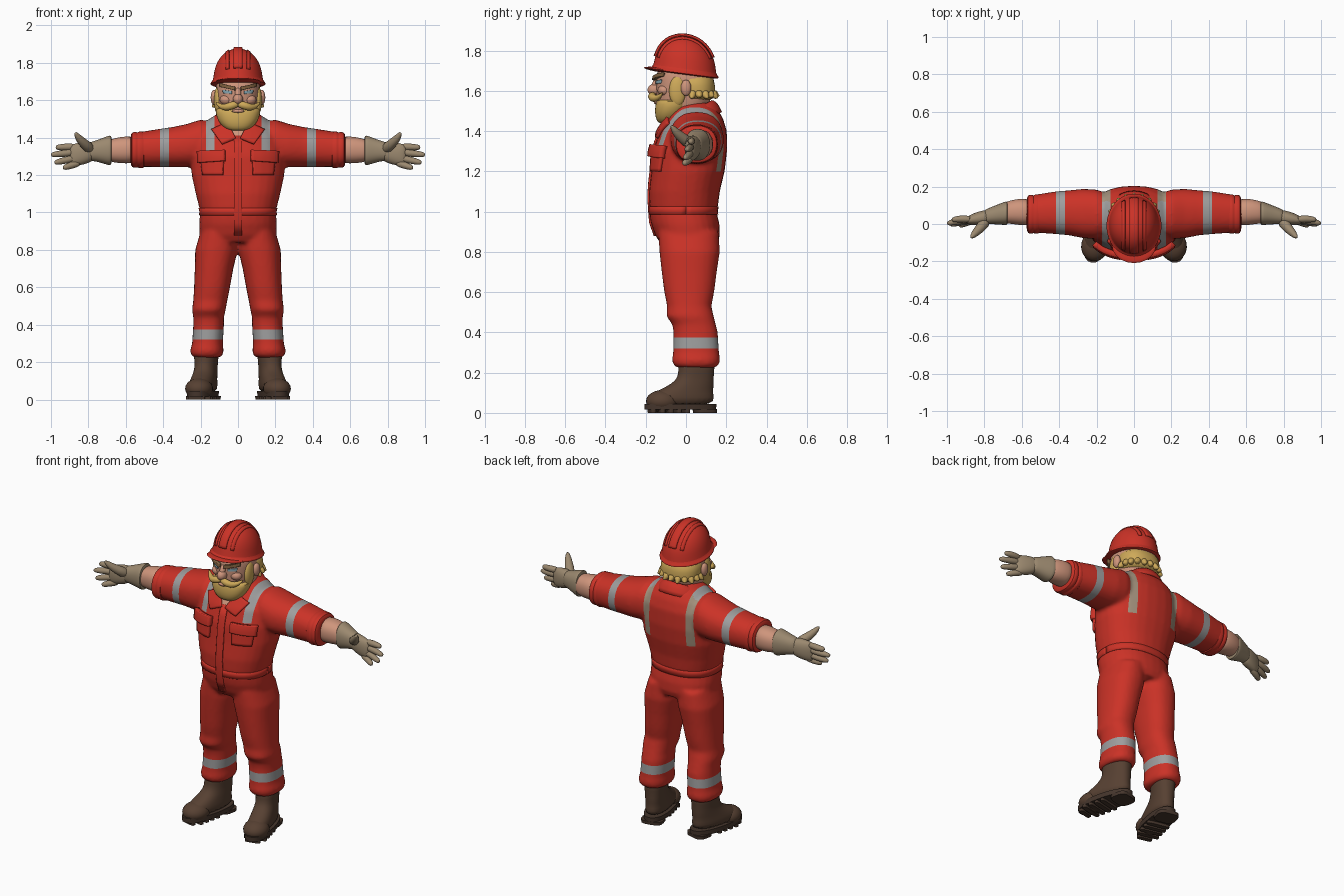
import bpy, bmesh
from math import sin, cos, pi, radians, copysign
from mathutils import Vector, Matrix
from mathutils.bvhtree import BVHTree

cube = bpy.data.objects.get("Cube")
if cube:
    bpy.data.objects.remove(cube)


def material(name, r, g, b):
    m = bpy.data.materials.new(name)
    m.use_nodes = True
    m.diffuse_color = (r, g, b, 1)
    node = m.node_tree.nodes["Principled BSDF"]
    node.inputs["Base Color"].default_value = (r, g, b, 1)
    node.inputs["Roughness"].default_value = 0.8
    return m


RED = material("red_cloth", 0.60, 0.032, 0.02)
GREY = material("reflective_grey", 0.34, 0.34, 0.34)
TAPE = material("worn_tape", 0.36, 0.28, 0.20)
GLOVE = material("tan_glove", 0.33, 0.25, 0.16)
SKIN = material("skin", 0.62, 0.30, 0.20)
BLOND = material("blond_hair", 0.62, 0.40, 0.10)
BOOT = material("brown_leather", 0.095, 0.052, 0.032)
SOLE = material("dark_sole", 0.06, 0.036, 0.025)
EYE = material("pale_eye", 0.25, 0.40, 0.46)
BROW = material("brown_brow", 0.22, 0.12, 0.05)


def finish(bm, name, mats, angle=50, sub=0):
    bmesh.ops.recalc_face_normals(bm, faces=bm.faces)
    me = bpy.data.meshes.new(name)
    bm.to_mesh(me)
    bm.free()
    ob = bpy.data.objects.new(name, me)
    bpy.context.collection.objects.link(ob)
    for m in mats:
        me.materials.append(m)
    bpy.ops.object.select_all(action='DESELECT')
    ob.select_set(True)
    bpy.context.view_layer.objects.active = ob
    bpy.ops.object.shade_smooth_by_angle(angle=radians(angle))
    if sub:
        ob.modifiers.new("Subdivision", 'SUBSURF').levels = sub
        ob.modifiers["Subdivision"].render_levels = sub
    return ob


def skin_rings(bm, rings):
    vs = [[bm.verts.new(p) for p in r] for r in rings]
    n = len(vs[0])
    for a, b in zip(vs, vs[1:]):
        for i in range(n):
            bm.faces.new((a[i], a[(i + 1) % n], b[(i + 1) % n], b[i]))
    bm.faces.new(vs[0])
    bm.faces.new(vs[-1])


def oval_rings(rings, axis='z', side=1, n=28, e=0.88):
    """Each ring: position on axis, two centre values, two radii."""
    out = []
    for t, c1, c2, r1, r2 in rings:
        loop = []
        for i in range(n):
            c, s = cos(2 * pi * i / n), sin(2 * pi * i / n)
            p = c1 + r1 * copysign(abs(c) ** e, c)
            q = c2 + r2 * copysign(abs(s) ** e, s)
            x, y, z = (p, q, t) if axis == 'z' else (t, p, q)
            loop.append(Vector((x * side, y, z)))
        out.append(loop)
    return out


def loft(name, rings, mat, axis='z', sub=1, angle=50, e=0.88):
    bm = bmesh.new()
    skin_rings(bm, oval_rings(rings, axis, e=e))
    return finish(bm, name, [mat], angle, sub)


def blob(name, loc, scale, mat):
    bm = bmesh.new()
    bmesh.ops.create_uvsphere(bm, u_segments=20, v_segments=12, radius=1,
                              matrix=Matrix.Translation(loc) @ Matrix.Diagonal((*scale, 1)))
    return finish(bm, name, [mat])


def tube(name, pts, radii, mat, n=10):
    pts, rings = [Vector(p) for p in pts], []
    for i, p in enumerate(pts):
        d = pts[min(i + 1, len(pts) - 1)] - pts[max(i - 1, 0)]
        q = d.to_track_quat('Z', 'Y')
        rings.append([p + q @ Vector((cos(2 * pi * k / n), sin(2 * pi * k / n), 0)) * radii[i]
                      for k in range(n)])
    bm = bmesh.new()
    skin_rings(bm, rings)
    return finish(bm, name, [mat], 70, 1)


def sheet(name, f, mat, thick, nu=10, nv=8):
    bm = bmesh.new()
    g = [[bm.verts.new(f(u / nu, v / nv)) for v in range(nv + 1)] for u in range(nu + 1)]
    for u in range(nu):
        for v in range(nv):
            bm.faces.new((g[u][v], g[u + 1][v], g[u + 1][v + 1], g[u][v + 1]))
    ob = finish(bm, name, [mat])
    mod = ob.modifiers.new("Thickness", 'SOLIDIFY')
    mod.thickness, mod.offset = thick, 0
    return ob


def tree(ob):
    bpy.context.view_layer.update()
    return BVHTree.FromObject(ob, bpy.context.evaluated_depsgraph_get())


def patch(name, target, corners, mat, thick):
    """Panel with four x, z corners draped on the front of a target."""
    a, b, c, d = [Vector((x, 0, z)) for x, z in corners]

    def f(u, v):
        p = a.lerp(b, u).lerp(d.lerp(c, u), v)
        hit = target.ray_cast(Vector((p.x, -1, p.z)), Vector((0, 1, 0)))[0]
        return (hit or p) - Vector((0, thick * 0.3, 0))
    return sheet(name, f, mat, thick)


# Coverall: torso, legs and sleeves fused into one smooth body
torso = [(.84, 0, .015, .185, .14), (.88, 0, .008, .205, .16), (.94, 0, -.004, .208, .17),
         (.99, 0, -.014, .204, .168), (1.005, 0, -.014, .198, .162), (1.02, 0, -.012, .206, .17),
         (1.1, 0, -.008, .226, .176), (1.2, 0, .01, .248, .182), (1.3, 0, .02, .252, .184),
         (1.4, 0, .035, .24, .168), (1.46, 0, .045, .2, .14), (1.5, 0, .045, .155, .118),
         (1.54, 0, .04, .09, .09)]
leg = [(.9, .1, .012, .1, .15), (.8, .115, .018, .114, .15), (.7, .128, .016, .103, .137),
       (.6, .139, .016, .096, .124), (.53, .148, .016, .091, .11), (.48, .156, .02, .09, .118),
       (.44, .157, .04, .082, .108), (.4, .157, .048, .082, .11), (.3, .163, .05, .082, .114),
       (.265, .166, .05, .089, .119), (.24, .166, .05, .086, .114), (.225, .166, .05, .07, .095)]
sleeve = [(.1, .05, 1.37, .1, .1), (.2, .052, 1.37, .132, .127), (.27, .056, 1.358, .132, .116),
          (.35, .06, 1.35, .12, .107), (.42, .06, 1.345, .114, .102), (.54, .055, 1.336, .1, .092)]
bm = bmesh.new()
skin_rings(bm, oval_rings(torso))
for s in (1, -1):
    skin_rings(bm, oval_rings(leg, side=s))
    skin_rings(bm, oval_rings(sleeve, 'x', s))
suit = finish(bm, "coverall", [RED, GREY, TAPE])
remesh = suit.modifiers.new("Fuse", 'REMESH')
remesh.mode, remesh.voxel_size = 'VOXEL', 0.011
soft = suit.modifiers.new("Soften", 'SMOOTH')
soft.factor, soft.iterations = 0.5, 5
bpy.context.view_layer.update()
bm = bmesh.new()
bm.from_object(suit, bpy.context.evaluated_depsgraph_get())
bpy.data.objects.remove(suit)

# Reflective bands cut into the cloth
cuts = [('z', h) for h in (.32, .375, 1.2, 1.33)]
cuts += [('x', s * w) for s in (1, -1) for w in (.125, .172, .37, .418)]
for axis, d in cuts:
    no = Vector((axis == 'x', 0, axis == 'z'))
    bmesh.ops.bisect_plane(bm, geom=bm.verts[:] + bm.edges[:] + bm.faces[:],
                           plane_co=no * d, plane_no=no)
for f in bm.faces:
    c = f.calc_center_median()
    x = abs(c.x)
    f.material_index = 0
    if .32 < c.z < .375 or .37 < x < .418:
        f.material_index = 1
    elif .125 < x < .172 and c.z > (1.33 if c.y < .05 else 1.2):
        f.material_index = 2 if c.y > .12 else 1
suit = finish(bm, "coverall", [RED, GREY, TAPE], 60)
cloth = tree(suit)

# Waistband, front placket, open neck and collar


def waist(u, v):
    d = Vector((cos(2 * pi * u), sin(2 * pi * u), 0))
    return cloth.ray_cast(d * .7 + Vector((0, 0, .985 + .04 * v)), -d)[0] + d * .001


def collar_shape(u, v):
    a = radians(-150 + 300 * u)
    r = .092 + .045 * v
    return Vector((r * 1.08 * sin(a), .035 + r * cos(a), 1.495 + .052 * cos(a) - .055 * v * v))


sheet("waistband", waist, RED, .01, 48, 2)
patch("placket", cloth, [(-.022, .88), (.022, .88), (.022, 1.41), (-.022, 1.41)], RED, .012)
patch("open_neck", cloth, [(-.05, 1.47), (.05, 1.47), (.006, 1.385), (-.006, 1.385)], SKIN, .008)
sheet("collar", collar_shape, RED, .014, 36, 5)
patch("left_lapel", cloth, [(.012, 1.395), (.085, 1.365), (.14, 1.44), (.055, 1.48)], RED, .022)

# Chest pockets
patch("left_pocket", cloth, [(.08, 1.2), (.185, 1.2), (.2, 1.32), (.075, 1.32)], RED, .022)
patch("left_pocket_flap", cloth, [(.068, 1.275), (.205, 1.265), (.208, 1.325), (.068, 1.33)], RED, .04)

# Rolled sleeve, forearm and glove
loft("left_rolled_cuff", [(.495, .055, 1.335, .09, .085), (.502, .055, 1.335, .106, .098),
                          (.53, .053, 1.335, .107, .1), (.537, .052, 1.335, .099, .092),
                          (.545, .052, 1.335, .106, .097), (.568, .052, 1.335, .104, .095),
                          (.576, .052, 1.335, .08, .075)], RED, 'x')
loft("left_forearm", [(.53, .06, 1.335, .07, .07), (.6, .065, 1.335, .073, .074),
                      (.66, .065, 1.332, .063, .066), (.72, .055, 1.33, .05, .05)], SKIN, 'x')
loft("left_glove_cuff", [(.675, .058, 1.332, .052, .06), (.678, .058, 1.332, .063, .08),
                         (.69, .057, 1.332, .063, .08), (.735, .05, 1.33, .052, .064),
                         (.78, .042, 1.328, .042, .05), (.81, .035, 1.322, .036, .05)], GLOVE, 'x')
loft("left_palm", [(.765, .042, 1.326, .036, .045), (.8, .035, 1.322, .04, .058),
                   (.85, .027, 1.312, .034, .062), (.885, .02, 1.308, .024, .058),
                   (.9, .018, 1.306, .012, .045)], GLOVE, 'x')
tips = [(.975, .022, 1.348), (1.0, .002, 1.308), (.982, -.006, 1.266), (.935, -.012, 1.238)]
for i, tip in enumerate(tips):
    base, tip = Vector((.865 - .008 * i, .024, 1.352 - .028 * i)), Vector(tip)
    mid = base.lerp(tip, .55) + Vector((0, .006, 0))
    tube(f"left_finger_{i + 1}", [base, mid, tip.lerp(mid, .15), tip],
         [.021, .02, .016, .006], GLOVE)
tube("left_thumb", [(.785, .025, 1.335), (.82, -.02, 1.365), (.855, -.055, 1.4), (.872, -.075, 1.43)],
     [.035, .028, .021, .007], GLOVE)

# Boots, made at the ankle and then splayed outward
boot = [loft("left_boot", [(.035, 0, -.08, .066, .172), (.08, 0, -.08, .068, .17),
                           (.11, 0, -.055, .063, .14), (.145, 0, -.015, .06, .105),
                           (.18, 0, 0, .058, .088), (.235, 0, .002, .064, .092),
                           (.25, 0, .002, .06, .088)], BOOT),
        blob("left_toe_cap", (0, -.17, .058), (.074, .084, .056), BOOT),
        loft("left_sole", [(.016, 0, -.08, .073, .182), (.045, 0, -.08, .074, .183)],
             SOLE, sub=0),
        loft("left_heel", [(0, 0, .045, .064, .055), (.02, 0, .045, .066, .057)],
             SOLE, sub=0, e=.6)]
for i in range(5):
    y = -.225 + .042 * i
    w = .045 if i == 0 else .068
    boot.append(loft(f"left_tread_{i + 1}", [(0, 0, y, w, .014), (.02, 0, y, w, .015)],
                     SOLE, sub=0, e=.4))
for i, (y, z) in enumerate([(-.155, .12), (-.118, .145), (-.095, .175), (-.09, .21)]):
    boot.append(tube(f"left_lace_{i + 1}", [(-.036, y + .022, z), (0, y, z + .006), (.036, y + .022, z)],
                     [.007, .008, .007], SOLE, 6))
for ob in boot:
    ob.data.transform(Matrix.Translation((.17, .05, 0)) @ Matrix.Rotation(radians(13), 4, 'Z'))

# Head and face
loft("neck", [(1.38, 0, .02, .08, .08), (1.5, 0, .01, .082, .085)], SKIN, sub=0)
head = loft("head", [(1.46, 0, -.02, .08, .1), (1.5, 0, -.02, .1, .12), (1.56, 0, -.01, .113, .136),
                     (1.62, 0, -.008, .117, .142), (1.68, 0, -.005, .12, .146),
                     (1.74, 0, 0, .11, .13)], SKIN)
face = tree(head)
blob("nose", (0, -.157, 1.605), (.027, .034, .03), SKIN)
tube("nose_bridge", [(0, -.135, 1.665), (0, -.15, 1.64), (0, -.165, 1.605)], [.016, .017, .02], SKIN)
blob("left_cheek", (.062, -.108, 1.602), (.036, .033, .028), SKIN)
blob("left_ear", (.128, .0, 1.615), (.018, .026, .04), SKIN)
patch("left_eye", face, [(.034, 1.634), (.078, 1.638), (.08, 1.656), (.032, 1.648)], EYE, .008)
patch("left_brow", face, [(.014, 1.652), (.09, 1.672), (.092, 1.688), (.016, 1.672)], BROW, .026)

# Beard, moustache and hair
loft("beard", [(1.437, 0, -.095, .045, .035), (1.447, 0, -.092, .07, .052),
               (1.48, 0, -.08, .102, .075), (1.52, 0, -.066, .118, .088),
               (1.55, 0, -.056, .121, .092), (1.56, 0, -.052, .11, .08)], BLOND)
blob("lower_lip", (0, -.148, 1.542), (.034, .012, .009), SKIN)
blob("left_sideburn", (.107, -.042, 1.6), (.021, .042, .075), BLOND)
tube("left_moustache", [(-.004, -.162, 1.58), (.03, -.172, 1.574), (.065, -.162, 1.56),
                        (.095, -.135, 1.566), (.12, -.115, 1.592)],
     [.016, .023, .021, .014, .004], BLOND)
loft("back_hair", [(1.55, 0, .05, .1, .08), (1.575, 0, .045, .122, .102),
                   (1.62, 0, .04, .123, .106), (1.7, 0, .03, .12, .105)], BLOND)
for i in range(11):
    a = radians(-8 + 19.6 * i)
    d = Vector((cos(a), sin(a), 0))
    o = Vector((d.x * .108, .045 + d.y * .088, 1.6))
    tube(f"hair_tuft_{i + 1}", [o, o + d * .018 + Vector((0, 0, -.03)),
                                o + d * .034 + Vector((0, 0, -.036 + .012 * (i % 2)))],
         [.024, .018, .003], BLOND)

# Hard hat: tilted shell with brim, peak and raised ridges
tilt = Matrix.Identity(4)
tilt[2][1] = -.13
shell = loft("helmet", [(1.678, 0, -.008, .14, .165), (1.684, 0, -.01, .149, .174),
                        (1.694, 0, -.01, .148, .172), (1.702, 0, -.006, .134, .156),
                        (1.75, 0, -.004, .13, .152), (1.8, 0, -.003, .115, .133),
                        (1.84, 0, -.002, .088, .102), (1.866, 0, 0, .052, .06),
                        (1.876, 0, 0, .015, .018)], RED, e=1)
peak = blob("helmet_peak", (0, -.115, 1.688), (.118, .094, .012), RED)
for ob in (shell, peak):
    ob.data.transform(tilt)
dome = tree(shell)


def ridge(x0, half, lift):
    def f(u, v):
        a = radians(22 + 136 * u)
        x = x0 + half * (2 * v - 1)
        d = Vector((0, -cos(a), sin(a)))
        return dome.ray_cast(Vector((x, 0, 1.71)) + d, -d)[0] + d * lift
    return f


sheet("helmet_ridge", ridge(0, .024, .002), RED, .014, 24, 4)
sheet("left_helmet_ridge", ridge(.056, .009, .001), RED, .008, 24, 2)

# Mirror every left-hand part to the right
for ob in [o for o in bpy.data.objects if o.name.startswith("left_")]:
    twin = ob.copy()
    twin.data = ob.data.copy()
    twin.name = twin.data.name = ob.name.replace("left_", "right_", 1)
    twin.data.transform(Matrix.Diagonal((-1, 1, 1, 1)))
    twin.data.flip_normals()
    bpy.context.collection.objects.link(twin)
